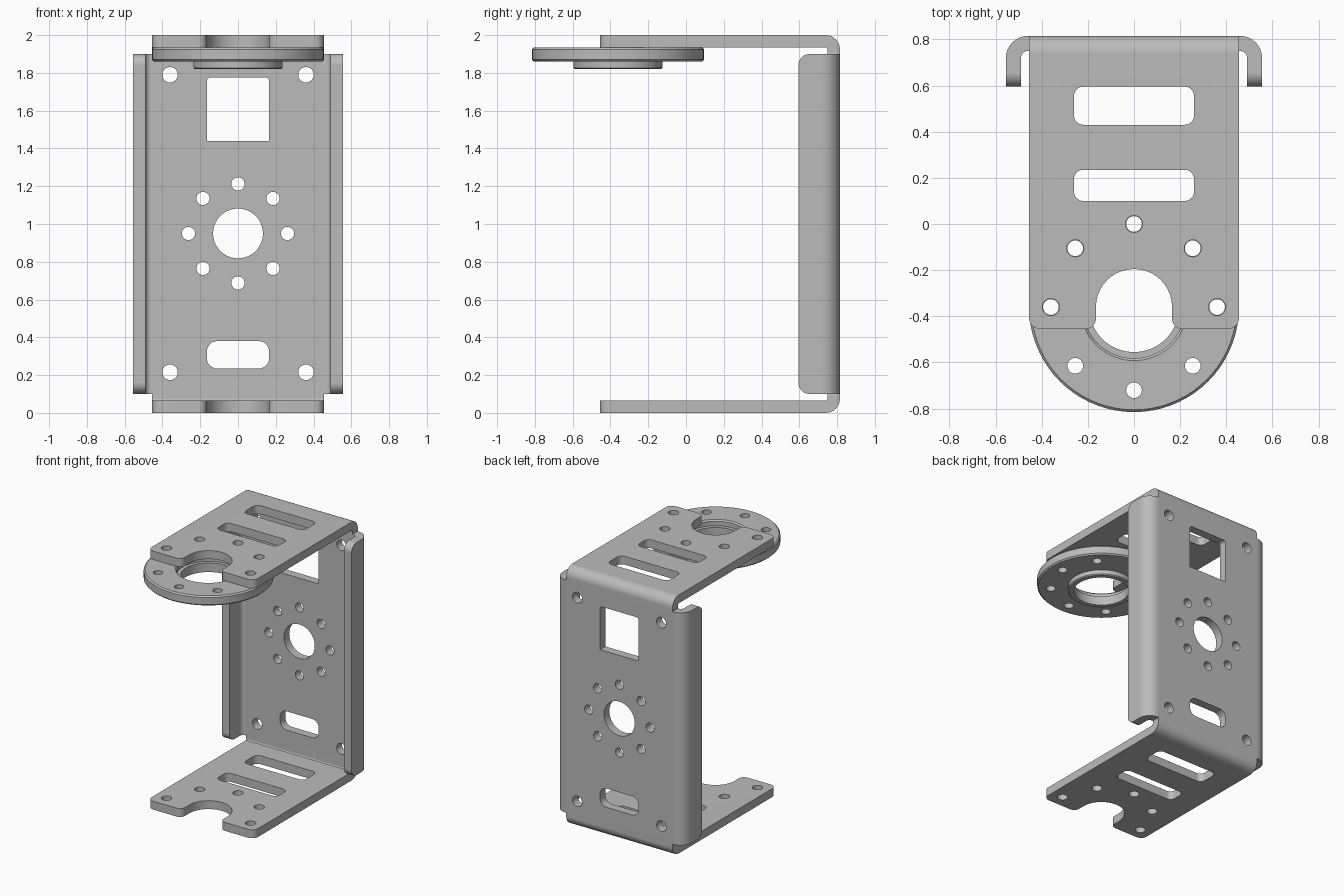
import bpy, bmesh
from math import sin, cos, pi, radians

cube = bpy.data.objects.get("Cube")
if cube:
    bpy.data.objects.remove(cube, do_unlink=True)

steel = bpy.data.materials.new("grey steel")
steel.use_nodes = True
GREY = (0.5, 0.5, 0.5, 1)
steel.diffuse_color = GREY
steel.node_tree.nodes["Principled BSDF"].inputs["Base Color"].default_value = GREY

W, T = 0.455, 0.065        # half width of the bracket, sheet thickness
BACK, FRONT = 0.815, -0.455
AXIS_Y = -0.36             # centre of the horn disc


def arc(cx, cy, r, a0, a1, n=8):
    return [(cx + r * cos(radians(a0 + (a1 - a0) * i / n)),
             cy + r * sin(radians(a0 + (a1 - a0) * i / n))) for i in range(n + 1)]


def circle(cx, cy, r, n=24):
    return arc(cx, cy, r, 0, 360, n)[:-1]


def ring(cx, cy, radius, r):
    return [circle(cx + radius * cos(k * pi / 4), cy + radius * sin(k * pi / 4), r)
            for k in range(8)]


def rounded(x, y0, y1, low, high):
    """Rectangle from -x to x with separate lower and upper corner radii."""
    pts = []
    for sx, y, r, a in ((1, y1 - high, high, 0), (-1, y1 - high, high, 90),
                        (-1, y0 + low, low, 180), (1, y0 + low, low, 270)):
        pts += arc(sx * (x - r), y, r, a, a + 90) if r else [(sx * x, y)]
    return pts


def make(name, bm):
    bmesh.ops.recalc_face_normals(bm, faces=bm.faces)
    mesh = bpy.data.meshes.new(name)
    bm.to_mesh(mesh)
    bm.free()
    mesh.materials.append(steel)
    ob = bpy.data.objects.new(name, mesh)
    bpy.context.collection.objects.link(ob)
    return ob


def prism(bm, pts, axis, lo, hi):
    """Extrude an outline along one axis."""
    place = {"x": lambda p: (lo, p[0], p[1]), "y": lambda p: (p[0], lo, p[1]),
             "z": lambda p: (p[0], p[1], lo)}[axis]
    face = bm.faces.new([bm.verts.new(place(p)) for p in pts])
    out = bmesh.ops.extrude_face_region(bm, geom=[face])["geom"]
    move = [hi - lo if axis == a else 0 for a in "xyz"]
    bmesh.ops.translate(bm, vec=move, verts=[v for v in out if isinstance(v, bmesh.types.BMVert)])


def round_edges(bm, axis, y, radius):
    """Round the edges that run along an axis at depth y."""
    def chosen(e):
        a, b = (v.co for v in e.verts)
        return (abs(a.y - y) < 1e-4 and abs(b.y - y) < 1e-4
                and abs((a - b).normalized()[axis]) > 0.99)
    bmesh.ops.bevel(bm, geom=[e for e in bm.edges if chosen(e)], offset=radius,
                    segments=8, profile=0.5, affect='EDGES')


def combine(ob, other, operation):
    mod = ob.modifiers.new(operation.lower(), 'BOOLEAN')
    mod.operation, mod.solver, mod.object = operation, 'EXACT', other
    other.hide_render = True
    bpy.context.view_layer.objects.active = ob
    bpy.ops.object.modifier_apply(modifier=mod.name)
    bpy.data.objects.remove(other, do_unlink=True)


def finish(ob):
    bpy.ops.object.select_all(action='DESELECT')
    ob.select_set(True)
    bpy.context.view_layer.objects.active = ob
    bpy.ops.object.shade_smooth_by_angle(angle=radians(30))
    ob.modifiers.new("even shading", 'WEIGHTED_NORMAL').keep_sharp = True


# U-shaped sheet: bottom arm, back and top arm
R, r = 0.075, 0.012
outline = [(FRONT, 0)] + arc(BACK - R, R, R, -90, 0) + arc(BACK - R, 2 - R, R, 0, 90)
outline += [(FRONT, 2), (FRONT, 2 - T)]
outline += arc(BACK - T - r, 2 - T - r, r, 90, 0, 3) + arc(BACK - T - r, T + r, r, 0, -90, 3)
outline += [(FRONT, T)]
bm = bmesh.new()
prism(bm, outline, "x", -W, W)
# round the upright corners of both arms
round_edges(bm, 2, FRONT, 0.05)
bracket = make("bracket", bm)

# Side flanges bent forward from the back
for s, side in ((1, "left"), (-1, "right")):
    bend = [(W, BACK)] + arc(0.46, 0.72, 0.095, 90, 0) + [(0.555, 0.595), (0.49, 0.595)]
    bend += arc(0.46, 0.72, 0.03, 0, 90) + [(W, BACK - T)]
    bm = bmesh.new()
    prism(bm, [(s * x, y) for x, y in bend], "z", 0.1, 1.9)
    round_edges(bm, 0, 0.595, 0.06)
    combine(bracket, make(side + "_flange", bm), 'UNION')

# Openings through both arms
notch = arc(0, AXIS_Y, 0.165, 0, 180, 20) + arc(-0.21, -0.41, 0.045, 0, -90)
notch += [(-0.21, -0.6), (0.21, -0.6)] + arc(0.21, -0.41, 0.045, 270, 180)
bm = bmesh.new()
for pts in [notch, rounded(0.26, 0.43, 0.595, 0.04, 0.04),
            rounded(0.26, 0.1, 0.235, 0.04, 0.04)] + ring(0, AXIS_Y, 0.36, 0.037):
    prism(bm, pts, "z", -0.1, 2.1)
combine(bracket, make("arm_cutter", bm), 'DIFFERENCE')

# Openings through the back
bm = bmesh.new()
openings = [rounded(0.165, 1.44, 1.775, 0, 0.02), rounded(0.165, 0.235, 0.38, 0.055, 0.055),
            circle(0, 0.95, 0.132, 40)] + ring(0, 0.95, 0.262, 0.035)
openings += [circle(x, z, 0.041) for x in (-0.36, 0.36) for z in (0.215, 1.79)]
for pts in openings:
    prism(bm, pts, "y", 0.66, 0.9)
combine(bracket, make("back_cutter", bm), 'DIFFERENCE')
finish(bracket)

# Horn disc with a hub below and a stepped bore
profile = [(0.195, 1.82), (0.228, 1.82), (0.235, 1.827), (0.235, 1.86), (0.445, 1.86),
           (0.455, 1.87), (0.455, 1.925), (0.445, 1.935), (0.232, 1.935), (0.222, 1.925),
           (0.222, 1.89), (0.195, 1.89)]
bm = bmesh.new()
vs = [bm.verts.new((x, AXIS_Y, z)) for x, z in profile]
edges = [bm.edges.new((vs[i - 1], vs[i])) for i in range(len(vs))]
bmesh.ops.spin(bm, geom=vs + edges, cent=(0, AXIS_Y, 0), axis=(0, 0, 1),
               angle=2 * pi, steps=72)
bmesh.ops.remove_doubles(bm, verts=bm.verts, dist=1e-4)
disc = make("horn_disc", bm)
bm = bmesh.new()
for pts in ring(0, AXIS_Y, 0.36, 0.034):
    prism(bm, pts, "z", 1.8, 2.0)
combine(disc, make("disc_cutter", bm), 'DIFFERENCE')
finish(disc)
